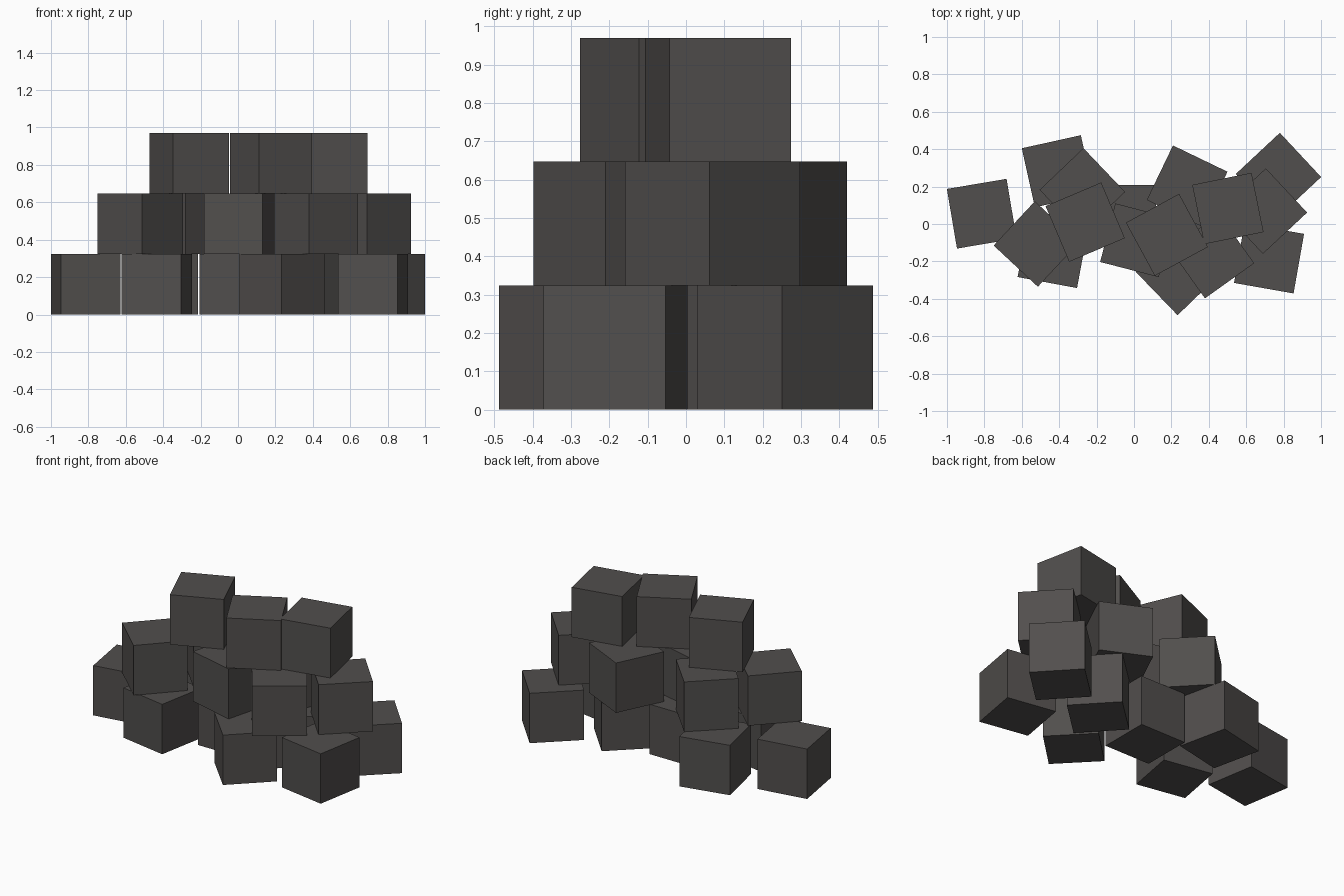
import bpy
import math

if "Cube" in bpy.data.objects:
    bpy.data.objects.remove(bpy.data.objects["Cube"])

SIZE = 0.3233  # edge of every block

stone = bpy.data.materials.new("dark_grey_stone")
stone.diffuse_color = (0.083, 0.077, 0.074, 1.0)
stone.use_nodes = True
stone.node_tree.nodes["Principled BSDF"].inputs["Base Color"].default_value = stone.diffuse_color

# Layers from the ground up; each block is (x, y, turn in degrees)
layers = {
    "bottom_block": [
        (-0.814, 0.055, 9.6), (-0.407, 0.282, 12.5), (-0.434, -0.154, -10.5),
        (-0.045, 0.046, 0), (0.237, -0.259, 44), (0.722, -0.184, -10),
        (0.772, 0.259, 43), (0.362, 0.108, 43),
    ],
    "middle_block": [
        (-0.522, -0.107, 47), (-0.276, 0.177, 43.6), (0.016, -0.087, -14.5),
        (0.417, -0.172, 35.5), (0.697, 0.069, 43), (0.284, 0.204, -25.7),
    ],
    "top_block": [
        (-0.261, 0.010, 23), (0.176, -0.058, 28.5), (0.502, 0.083, 11.5),
    ],
}


def add_block(name, x, y, z, turn):
    bpy.ops.mesh.primitive_cube_add(size=SIZE, location=(x, y, z),
                                    rotation=(0, 0, math.radians(turn)))
    block = bpy.context.object
    block.name = name
    block.data.materials.append(stone)


# Heap of blocks, each layer resting on the one below
for level, (name, blocks) in enumerate(layers.items()):
    for i, (x, y, turn) in enumerate(blocks, 1):
        add_block(f"{name}_{i}", x, y, (level + 0.5) * SIZE, turn)
